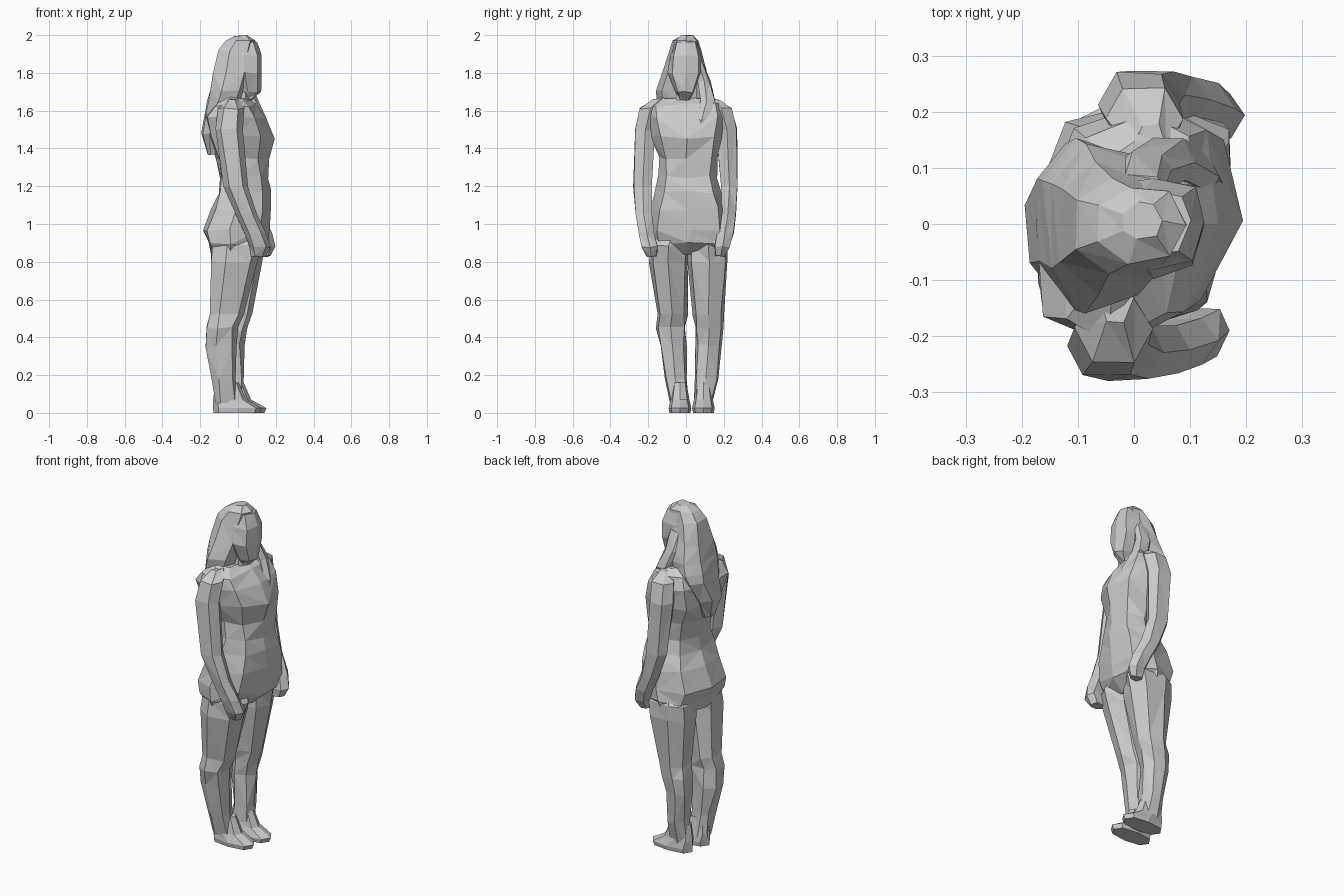
import bpy, bmesh, math, random

random.seed(4)


def signed_pow(v, p):
    return math.copysign(abs(v) ** p, v)


def loft(name, rings, n=8, skew=0.0, jitter=0.006, power=0.85):
    """Skin horizontal rings given as (z, x min, x max, y min, y max), faceted into triangles."""
    bm = bmesh.new()
    loops = []
    for z, x0, x1, y0, y1 in rings:
        loop = []
        for i in range(n):
            a = 2 * math.pi * i / n
            dy = signed_pow(math.sin(a), power) * (y1 - y0) / 2
            x = (x0 + x1) / 2 + signed_pow(math.cos(a), power) * (x1 - x0) / 2 + skew * dy
            j = [random.uniform(-jitter, jitter) for _ in range(3)]
            loop.append(bm.verts.new((x + j[0], (y0 + y1) / 2 + dy + j[1], z + j[2])))
        loops.append(loop)
    for a, b in zip(loops, loops[1:]):
        for i in range(n):
            k = (i + 1) % n
            if random.random() < 0.5:
                tris = ((a[i], a[k], b[k]), (a[i], b[k], b[i]))
            else:
                tris = ((a[i], a[k], b[i]), (a[k], b[k], b[i]))
            for t in tris:
                bm.faces.new(t)
    bm.faces.new(loops[0])
    bm.faces.new(loops[-1])
    bmesh.ops.recalc_face_normals(bm, faces=bm.faces)
    mesh = bpy.data.meshes.new(name)
    bm.to_mesh(mesh)
    bm.free()
    ob = bpy.data.objects.new(name, mesh)
    bpy.context.collection.objects.link(ob)
    return ob


# Torso, hips to shoulders
loft("torso", [
    (0.84, -0.135, 0.09, -0.17, 0.20),
    (0.90, -0.165, 0.15, -0.20, 0.235),
    (0.97, -0.182, 0.177, -0.197, 0.228),
    (1.08, -0.14, 0.18, -0.18, 0.205),
    (1.17, -0.105, 0.185, -0.165, 0.19),
    (1.25, -0.09, 0.165, -0.145, 0.165),
    (1.35, -0.12, 0.165, -0.15, 0.165),
    (1.46, -0.165, 0.185, -0.185, 0.19),
    (1.57, -0.165, 0.15, -0.215, 0.215),
    (1.63, -0.13, 0.10, -0.21, 0.205),
    (1.67, -0.08, 0.05, -0.14, 0.14),
], n=8, skew=0.15, jitter=0.01, power=0.75)

# Neck and face
loft("neck", [(1.60, -0.06, 0.07, -0.065, 0.065), (1.76, -0.05, 0.06, -0.055, 0.055)], n=6)
loft("face", [
    (1.66, 0.02, 0.075, -0.035, 0.02),
    (1.70, -0.02, 0.118, -0.06, 0.045),
    (1.80, -0.06, 0.13, -0.092, 0.085),
    (1.89, -0.06, 0.127, -0.087, 0.087),
    (1.965, -0.05, 0.10, -0.06, 0.065),
], jitter=0.006, power=0.7)

# Long hair falling down the back, with one lock over the shoulder
loft("hair", [
    (1.37, -0.165, -0.10, -0.07, 0.03),
    (1.48, -0.197, -0.06, -0.12, 0.08),
    (1.60, -0.18, -0.02, -0.14, 0.15),
    (1.65, -0.17, 0.02, -0.158, 0.155),
    (1.71, -0.16, 0.04, -0.16, 0.145),
    (1.80, -0.14, 0.06, -0.125, 0.12),
    (1.92, -0.112, 0.09, -0.09, 0.085),
    (1.97, -0.07, 0.095, -0.07, 0.07),
    (1.997, -0.02, 0.05, -0.025, 0.035),
], n=7, jitter=0.006)
loft("hair_lock", [
    (1.48, 0.12, 0.16, 0.05, 0.075),
    (1.56, 0.08, 0.15, 0.055, 0.12),
    (1.65, 0.01, 0.11, 0.07, 0.155),
    (1.76, -0.03, 0.07, 0.06, 0.13),
    (1.86, -0.03, 0.06, 0.04, 0.09),
], n=6)

# Arms with hands, mirrored; the far one sits further forward at the shoulder
arm = [
    (1.66, -0.06, 0.00, 0.09, 0.18),
    (1.61, -0.105, 0.03, 0.12, 0.25),
    (1.50, -0.12, 0.03, 0.155, 0.275),
    (1.20, -0.075, 0.055, 0.18, 0.282),
    (1.05, -0.015, 0.10, 0.178, 0.267),
    (0.95, 0.035, 0.15, 0.162, 0.255),
    (0.88, 0.06, 0.175, 0.143, 0.24),
    (0.83, 0.07, 0.145, 0.155, 0.21),
]
for name, side, top in (("right_arm", -1, 0.0), ("left_arm", 1, 1.0)):
    rings = []
    for z, a, b, c, d in arm:
        dx = top * (0.025 + 0.04 * (z - 0.83))
        rings.append((z, a + dx, b + dx, *sorted((side * c, side * d))))
    loft(name, rings, n=6, jitter=0.005)

# Legs
loft("right_leg", [
    (0.05, -0.13, 0.00, -0.085, 0.01),
    (0.18, -0.14, -0.01, -0.115, 0.005),
    (0.35, -0.177, -0.01, -0.14, 0.0),
    (0.45, -0.168, 0.0, -0.157, 0.0),
    (0.52, -0.163, 0.03, -0.155, 0.005),
    (0.80, -0.145, 0.10, -0.195, 0.015),
    (0.89, -0.15, 0.125, -0.19, 0.018),
    (0.96, -0.10, 0.10, -0.15, 0.015),
], n=7, power=0.75, jitter=0.007)
loft("left_leg", [
    (0.05, -0.09, 0.03, 0.04, 0.14),
    (0.18, -0.09, 0.03, 0.05, 0.17),
    (0.36, -0.11, 0.03, 0.05, 0.195),
    (0.45, -0.105, 0.05, 0.045, 0.20),
    (0.52, -0.10, 0.07, 0.035, 0.20),
    (0.80, -0.12, 0.13, 0.01, 0.228),
    (0.89, -0.125, 0.14, 0.01, 0.226),
    (0.96, -0.08, 0.12, 0.01, 0.18),
], n=7, power=0.75, jitter=0.007)

# Feet, tapering from ankle to toe
for name, dx, y in (("right_foot", -0.015, -0.032), ("left_foot", 0.01, 0.092)):
    loft(name, [
        (0.0, -0.115 + dx, 0.13 + dx, y - 0.055, y + 0.055),
        (0.025, -0.117 + dx, 0.14 + dx, y - 0.06, y + 0.06),
        (0.07, -0.117 + dx, 0.06 + dx, y - 0.05, y + 0.05),
        (0.16, -0.105 + dx, 0.02 + dx, y - 0.035, y + 0.035),
    ], jitter=0.0, power=0.75)
